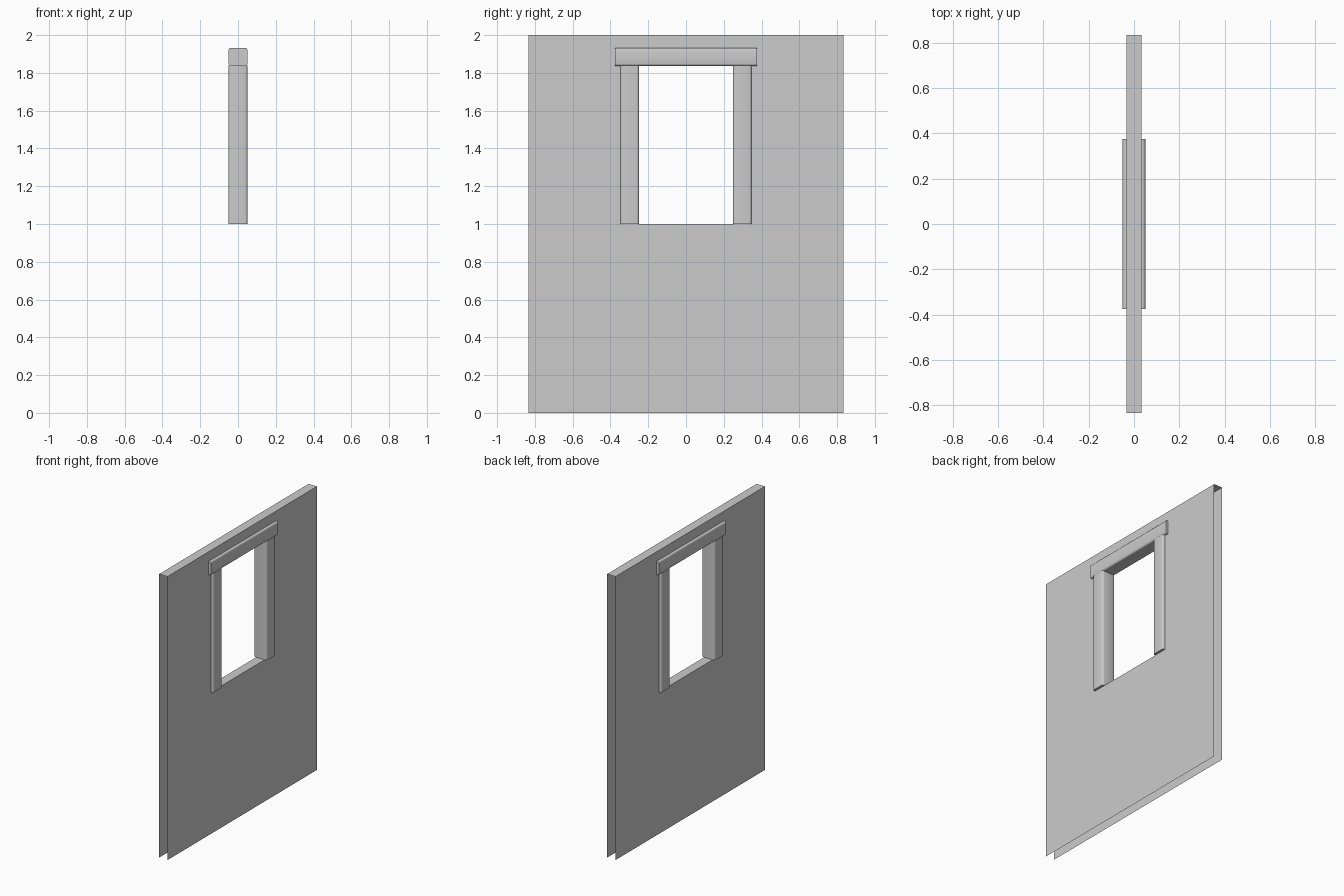
import bpy
import bmesh
from math import radians
from mathutils import Vector

if "Cube" in bpy.data.objects:
    bpy.data.objects.remove(bpy.data.objects["Cube"], do_unlink=True)

grey = bpy.data.materials.new("plain_grey")
grey.use_nodes = True
grey.diffuse_color = (0.6, 0.6, 0.6, 1)
grey.node_tree.nodes["Principled BSDF"].inputs["Base Color"].default_value = (0.6, 0.6, 0.6, 1)

WALL_X, WALL_Y, WALL_Z = 0.033, 0.833, 2.0
HOLE_Y, SILL_Z, HOLE_TOP = 0.30, 1.0, 1.88


def add_object(name, bm):
    mesh = bpy.data.meshes.new(name)
    bm.to_mesh(mesh)
    bm.free()
    mesh.materials.append(grey)
    obj = bpy.data.objects.new(name, mesh)
    bpy.context.collection.objects.link(obj)
    return obj


def quad(bm, *corners):
    bm.faces.new([bm.verts.new(c) for c in corners])


def rounded_bar(name, size, centre, axis):
    """Box with its four long edges rounded and its ends kept flat."""
    bm = bmesh.new()
    bmesh.ops.create_cube(bm, size=1)
    bmesh.ops.scale(bm, vec=size, verts=bm.verts)
    long_edges = [e for e in bm.edges
                  if abs((e.verts[0].co - e.verts[1].co)[axis]) > 0.01]
    bmesh.ops.bevel(bm, geom=long_edges, offset=0.012, segments=3,
                    profile=0.5, affect='EDGES')
    bmesh.ops.translate(bm, vec=Vector(centre), verts=bm.verts)
    bm.normal_update()
    for f in bm.faces:
        f.smooth = abs(f.normal[axis]) < 0.5
    for e in bm.edges:
        e.smooth = e.calc_face_angle(0) < radians(40)
    return add_object(name, bm)


# Hollow wall: two sheets around the opening, a top cap and a sill;
# the ends and the underside stay open
bm = bmesh.new()
panels = [(-WALL_Y, WALL_Y, 0, SILL_Z), (-WALL_Y, WALL_Y, HOLE_TOP, WALL_Z),
          (-WALL_Y, -HOLE_Y, SILL_Z, HOLE_TOP), (HOLE_Y, WALL_Y, SILL_Z, HOLE_TOP)]
for x in (-WALL_X, WALL_X):
    for y0, y1, z0, z1 in panels:
        ring = [(x, y0, z0), (x, y1, z0), (x, y1, z1), (x, y0, z1)]
        quad(bm, *(ring if x > 0 else reversed(ring)))
for y, z in ((WALL_Y, WALL_Z), (HOLE_Y, SILL_Z)):
    quad(bm, (-WALL_X, -y, z), (WALL_X, -y, z), (WALL_X, y, z), (-WALL_X, y, z))
add_object("wall", bm)

# Window frame: two posts and a lintel
for name, side in (("back_post", 1), ("front_post", -1)):
    rounded_bar(name, (0.1, 0.098, 0.84), (0, side * 0.298, 1.42), 2)
rounded_bar("lintel", (0.1, 0.75, 0.096), (0, 0, 1.885), 1)
